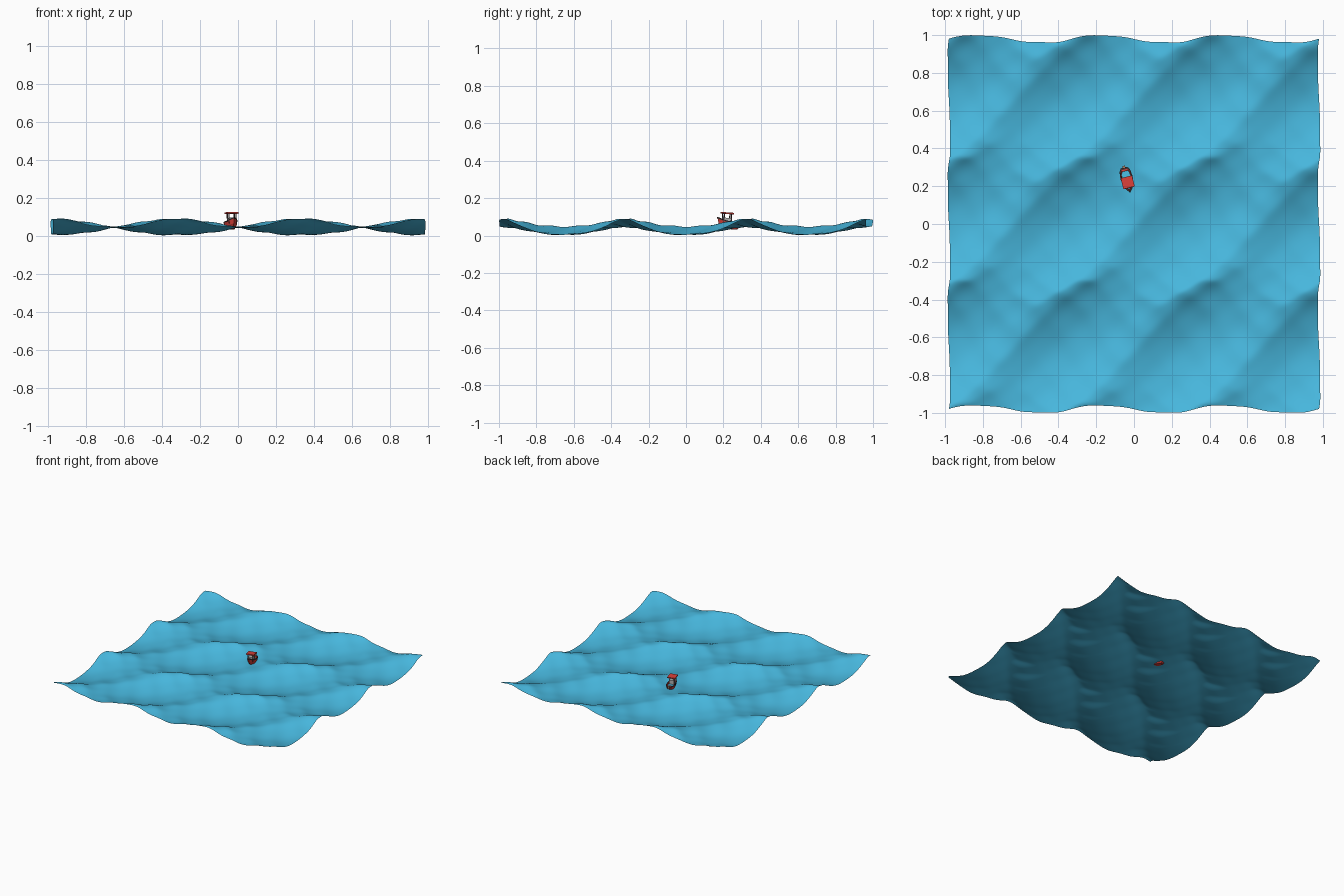
import bpy, bmesh, math
from mathutils import Matrix, Vector

cube = bpy.data.objects.get("Cube")
if cube:
    bpy.data.objects.remove(cube, do_unlink=True)


def material(name, color):
    m = bpy.data.materials.new(name)
    m.use_nodes = True
    rgba = (*color, 1)
    m.diffuse_color = rgba
    m.node_tree.nodes["Principled BSDF"].inputs["Base Color"].default_value = rgba
    return m


WATER = material("sea blue", (0.063, 0.47, 0.72))
RED = material("boat red", (0.68, 0.05, 0.04))
DARK = material("dark trim", (0.06, 0.03, 0.03))
GREY = material("pale grey", (0.5, 0.5, 0.5))
TAN = material("tan wood", (0.5, 0.25, 0.15))


def finish(name, bm, mat, smooth=False):
    mesh = bpy.data.meshes.new(name)
    bmesh.ops.recalc_face_normals(bm, faces=bm.faces)
    bm.to_mesh(mesh)
    bm.free()
    mesh.materials.append(mat)
    for p in mesh.polygons:
        p.use_smooth = smooth
    ob = bpy.data.objects.new(name, mesh)
    bpy.context.scene.collection.objects.link(ob)
    return ob


# Sea: three by three repeating tiles of summed rolling waves
HALF = 0.98
K = 2 * math.pi * 3 / (2 * HALF)
MID = 0.045
# each wave: steps in x, steps in y, height, phase
WAVES = [(0, 1, 0.021, math.pi), (-1, 1, 0.021, 0), (3, 3, 0.0025, math.pi),
         (-2, 2, 0.0015, 0), (-1, 3, 0.001, 0), (1, 4, 0.0007, 2), (-4, 5, 0.0005, 1)]


def sea_point(x, y):
    p = Vector((x, y, MID))
    for i, j, a, phase in WAVES:
        t = K * (i * x + j * y) + phase
        n = math.hypot(i, j)
        p.x -= 0.45 * a * i / n * math.sin(t)
        p.y -= 1.3 * a * j / n * math.sin(t)
        p.z += a * math.cos(t)
    return p


bm = bmesh.new()
bmesh.ops.create_grid(bm, x_segments=144, y_segments=144, size=HALF)
for v in bm.verts:
    v.co = sea_point(v.co.x, v.co.y)
sea = finish("sea_surface", bm, WATER, True)
if sea.data.polygons[0].normal.z < 0:
    sea.data.flip_normals()

# Boat: built with its bow towards -y, then turned and set on the water
PLACE = (Matrix.Translation((-0.037, 0.235, 0.046))
         @ Matrix.Rotation(math.radians(14), 4, 'Z')
         @ Matrix.Rotation(math.radians(-4), 4, 'X'))


def place(ob):
    ob.matrix_world = PLACE
    return ob


def box(name, center, size, mat):
    bm = bmesh.new()
    bmesh.ops.create_cube(bm, size=1)
    for v in bm.verts:
        v.co = Vector(center) + Vector([c * s for c, s in zip(v.co, size)])
    return place(finish(name, bm, mat))


def outline(scale, z, rise):
    """Boat plan: rounded stern, straight sides, pointed raised bow."""
    half = [(0, -0.072), (0.015, -0.054), (0.028, -0.03), (0.032, 0.01),
            (0.028, 0.045), (0.017, 0.062)]
    pts = half + [(-x, y) for x, y in reversed(half[1:])]
    return [(x * scale, y * scale, z + rise * max(0, -y / 0.072) ** 2) for x, y in pts]


def loft(name, rings, mat, cap_first=False, cap_last=False, closed=False):
    bm = bmesh.new()
    loops = [[bm.verts.new(p) for p in r] for r in rings]
    pairs = list(zip(loops, loops[1:]))
    if closed:
        pairs.append((loops[-1], loops[0]))
    for a, b in pairs:
        for i in range(len(a)):
            j = (i + 1) % len(a)
            bm.faces.new((a[i], a[j], b[j], b[i]))
    if cap_first:
        bm.faces.new(loops[0])
    if cap_last:
        bm.faces.new(loops[-1])
    return place(finish(name, bm, mat))


loft("hull", [outline(0.6, -0.012, 0.006), outline(0.88, 0.005, 0.01),
              outline(1, 0.026, 0.018), outline(0.82, 0.026, 0.018),
              outline(0.76, 0.012, 0.01)], RED, cap_first=True)
loft("deck", [outline(0.78, 0.012, 0.01), outline(0.78, 0.013, 0.01)],
     WATER, cap_first=True, cap_last=True)
loft("gunwale", [outline(1.03, 0.023, 0.018), outline(1.03, 0.029, 0.018),
                 outline(0.86, 0.029, 0.018), outline(0.86, 0.023, 0.018)],
     DARK, closed=True)

# Wheelhouse with corner posts and an overhanging roof
box("cabin", (0, -0.02, 0.03), (0.036, 0.038, 0.034), GREY)
for sx in (-1, 1):
    for sy in (-1, 1):
        box("cabin_post", (sx * 0.019, -0.02 + sy * 0.02, 0.043),
            (0.005, 0.005, 0.056), DARK)
box("cabin_roof", (0, -0.02, 0.072), (0.062, 0.06, 0.008), RED)

# Stern bench and outboard engine
box("stern_bench", (0, 0.05, 0.026), (0.03, 0.012, 0.005), RED)
box("engine", (0, 0.067, 0.024), (0.014, 0.012, 0.022), TAN)
